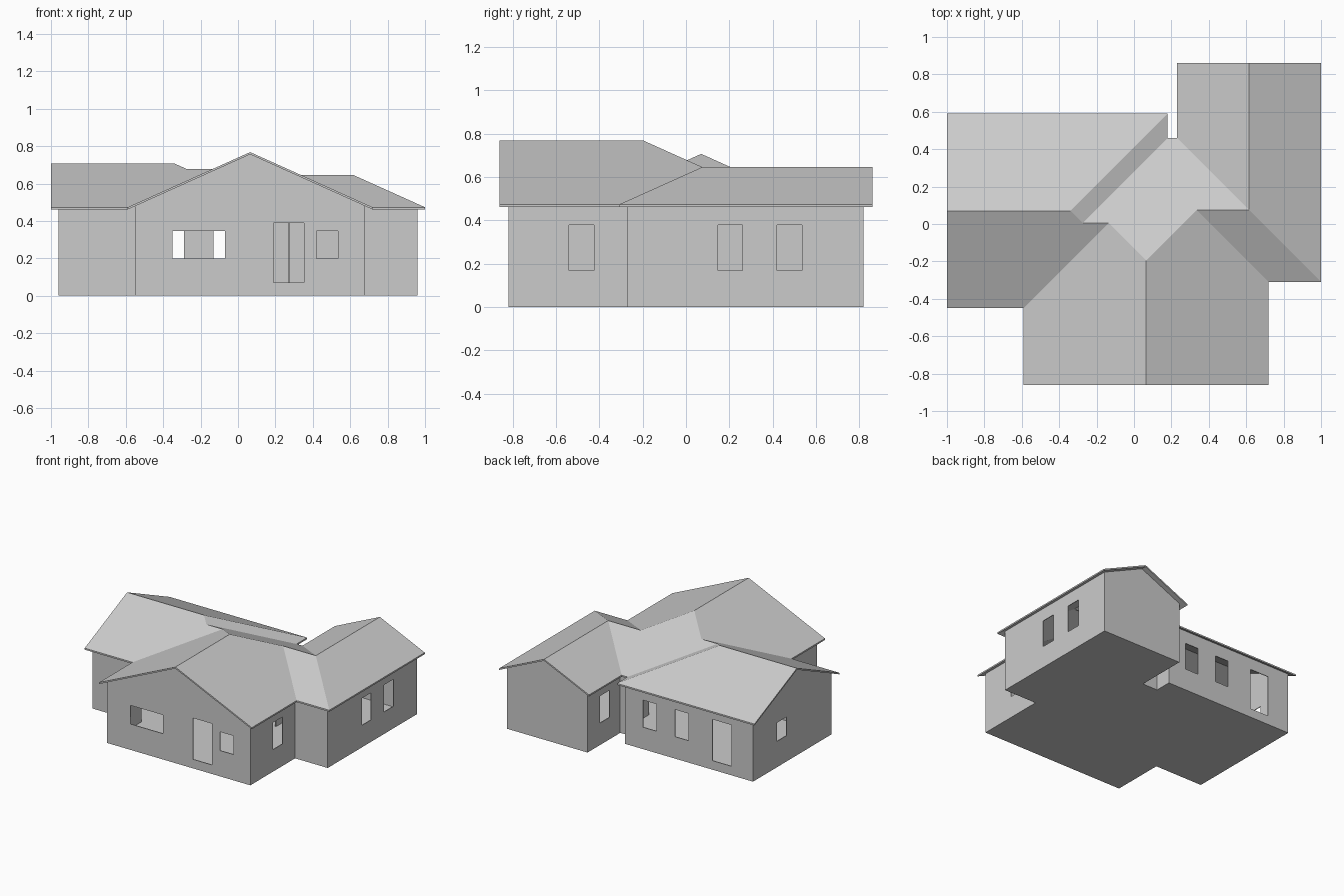
import bpy, bmesh
from mathutils import Matrix

if "Cube" in bpy.data.objects:
    bpy.data.objects.remove(bpy.data.objects["Cube"])

EAVE, SLOPE, THICK, WALL = 0.473, 0.45, 0.012, 0.006


def make_object(name, bm):
    mesh = bpy.data.meshes.new(name)
    bm.to_mesh(mesh)
    bm.free()
    obj = bpy.data.objects.new(name, mesh)
    bpy.context.collection.objects.link(obj)
    return obj


def add_box(bm, x0, x1, y0, y1, z0, z1):
    m = Matrix.Translation(((x0 + x1) / 2, (y0 + y1) / 2, (z0 + z1) / 2))
    bmesh.ops.create_cube(bm, size=1, matrix=m @ Matrix.Diagonal((x1 - x0, y1 - y0, z1 - z0, 1)))


# Roof: plan points with their distance in from the eave
pts = dict(
    A=(-1, -.45, 0), B=(-.59, -.45, 0), C=(-.59, -.86, 0), D=(.065, -.86, .655),
    E=(.72, -.86, 0), F=(.72, -.31, 0), G=(1, -.31, 0), H=(1, .86, 0),
    I=(.615, .86, .385), J=(.23, .86, 0), K=(.23, .46, 0), L=(.18, .46, 0),
    M=(.18, .59, 0), N=(-1, .59, 0), O=(-1, .07, .52), P=(-.34, .07, .52),
    Q=(-.275, .005, .455), R=(-.135, .005, .455), S=(.065, -.195, .655),
    T=(.335, .075, .385), U=(.615, .075, .385))
slopes = "ABRQPO OPMN PQLM BCDSR DEFTS FGUT GHIU IJKU QRSTUKL".split()
outline = "ABCDEFGHIJKLMNO"

bm = bmesh.new()
top = {k: bm.verts.new((x, y, EAVE + SLOPE * d)) for k, (x, y, d) in pts.items()}
low = {k: bm.verts.new((x, y, EAVE + SLOPE * d - THICK)) for k, (x, y, d) in pts.items()}
for s in slopes:
    bm.faces.new([top[k] for k in s])
    bm.faces.new([low[k] for k in reversed(s)])
for a, b in zip(outline, outline[1:] + outline[0]):
    bm.faces.new((low[a], low[b], top[b], top[a]))
make_object("roof", bm)

# Walls and floor: outline set in from the eaves, gable peaks reach the ridges
plan = [(-.96, -.41), (-.55, -.41), (-.55, -.82), (.065, -.82), (.68, -.82),
        (.68, -.272), (.96, -.272), (.96, .82), (.615, .82), (.27, .82),
        (.27, .42), (.14, .42), (.14, .55), (-.96, .55), (-.96, .07)]
bm = bmesh.new()
base = [bm.verts.new((x, y, 0)) for x, y in plan]
head = [bm.verts.new((x, y, EAVE + SLOPE * (pts[k][2] or .04) - THICK + .003))
        for (x, y), k in zip(plan, outline)]
n = len(plan)
for i in range(n):
    j = (i + 1) % n
    bm.faces.new((base[i], base[j], head[j], head[i]))
bm.faces.new(base[::-1])
walls = make_object("walls", bm)
mod = walls.modifiers.new("thickness", 'SOLIDIFY')
mod.thickness, mod.offset, mod.use_even_offset = WALL, -1, True

# Window and door openings
bm = bmesh.new()
TALL, SMALL, DOOR = (.17, .38), (.20, .345), (.07, .39)
for x0, x1, y, z in [(-.35, -.07, -.82, SMALL), (.19, .352, -.82, DOOR), (.42, .535, -.82, SMALL),
                     (-.13, -.015, .55, TALL), (-.405, -.29, .55, TALL), (-.775, -.613, .55, DOOR)]:
    add_box(bm, x0, x1, y - .03, y + .03, *z)
for y0, y1, x, z in [(-.54, -.425, .68, TALL), (.147, .26, .96, TALL), (.42, .535, .96, TALL),
                     (.55, .665, .27, TALL), (.14, .255, -.96, SMALL)]:
    add_box(bm, x - .03, x + .03, y0, y1, *z)
cutter = make_object("opening_cutters", bm)
cutter.hide_render = True
mod = walls.modifiers.new("openings", 'BOOLEAN')
mod.operation, mod.solver, mod.object = 'DIFFERENCE', 'EXACT', cutter
bpy.context.view_layer.objects.active = walls
for m in [m.name for m in walls.modifiers]:
    bpy.ops.object.modifier_apply(modifier=m)
bpy.data.objects.remove(cutter)

# Inner partition carrying on the right wing's side wall
bm = bmesh.new()
add_box(bm, .27, .27 + WALL, .07, .417, .003, .48)
make_object("inner_partition", bm)
